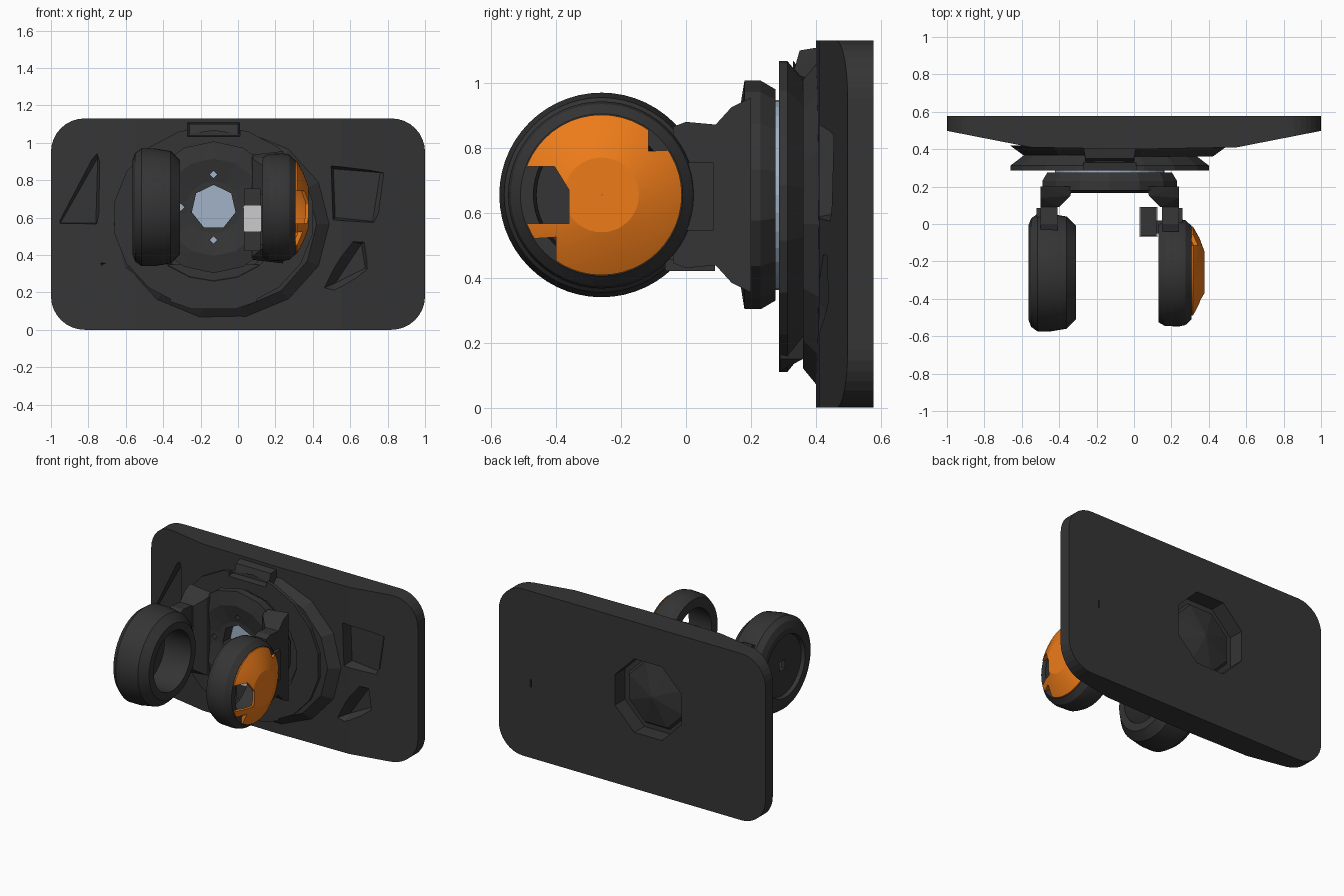
import bpy, bmesh, math

if "Cube" in bpy.data.objects:
    bpy.data.objects.remove(bpy.data.objects["Cube"])

CX, CZ = -0.13, 0.655      # swivel axis (along y)
WY = -0.26                 # ring axis (along x)


def material(name, rgb):
    m = bpy.data.materials.new(name)
    m.diffuse_color = (*rgb, 1)
    m.use_nodes = True
    m.node_tree.nodes["Principled BSDF"].inputs["Base Color"].default_value = m.diffuse_color
    return m


DARK = material("dark_plastic", (0.035, 0.035, 0.035))
ORANGE = material("orange_plastic", (0.85, 0.2, 0.01))
PALE = material("pale_blue", (0.36, 0.45, 0.58))
LIGHT = material("light_grey", (0.6, 0.6, 0.6))


def finish(bm, name, mat, smooth=False):
    bmesh.ops.recalc_face_normals(bm, faces=bm.faces)
    me = bpy.data.meshes.new(name)
    bm.to_mesh(me)
    bm.free()
    ob = bpy.data.objects.new(name, me)
    bpy.context.collection.objects.link(ob)
    me.materials.append(mat)
    bpy.ops.object.select_all(action='DESELECT')
    ob.select_set(True)
    bpy.context.view_layer.objects.active = ob
    if smooth:
        bpy.ops.object.shade_smooth_by_angle(angle=math.radians(20))
    return ob


def hull(name, pts, mat=DARK):
    bm = bmesh.new()
    for p in pts:
        bm.verts.new(p)
    bmesh.ops.convex_hull(bm, input=bm.verts)
    bmesh.ops.delete(bm, geom=[v for v in bm.verts if not v.link_faces], context='VERTS')
    bmesh.ops.dissolve_limit(bm, angle_limit=0.01, verts=bm.verts, edges=bm.edges)
    return finish(bm, name, mat)


def box(name, x, y, z, mat=DARK):
    return hull(name, [(a, b, c) for a in x for b in y for c in z], mat)


def lathe(name, profile, axis, u, v, n, mat=DARK, ring=False, su=1, turn=0, smooth=False):
    """Revolve (along, radius) points about the x or y axis; ring closes the profile."""
    bm = bmesh.new()
    loops = []
    for a, r in profile:
        loop = []
        for i in range(n):
            t = 2 * math.pi * i / n + turn
            p, q = u + su * r * math.cos(t), v + r * math.sin(t)
            loop.append(bm.verts.new((a, p, q) if axis == 'x' else (p, a, q)))
        loops.append(loop)
    pairs = list(zip(loops, loops[1:])) + ([(loops[-1], loops[0])] if ring else [])
    for A, B in pairs:
        for i in range(n):
            j = (i + 1) % n
            bm.faces.new((A[i], A[j], B[j], B[i]))
    if not ring:
        bm.faces.new(loops[0])
        bm.faces.new(loops[-1])
    return finish(bm, name, mat, smooth)


def cut(ob, *cutters):
    for c in cutters:
        c.hide_render = True
        m = ob.modifiers.new("cut", 'BOOLEAN')
        m.operation, m.solver, m.object = 'DIFFERENCE', 'EXACT', c
        bpy.context.view_layer.objects.active = ob
        bpy.ops.object.modifier_apply(modifier=m.name)
        bpy.data.objects.remove(c)


# Back plate: rounded rectangle with a bowed front
def front_y(x):
    a = abs(x)
    return 0.40 + 0.01 * a / 0.55 if a < 0.55 else 0.41 + (a - 0.55) / 0.45 * 0.088


outline = [(x, z) for x in (-0.55, 0, 0.55) for z in (0, 1.13)]
R = 0.18
for sx in (-1, 1):
    for cz, sz in ((R, -1), (1.13 - R, 1)):
        for i in range(9):
            t = math.pi / 2 * i / 8
            outline.append((sx * (1 - R + R * math.cos(t)), cz + sz * R * math.sin(t)))
plate = hull("back_plate", [(x, 0.577, z) for x, z in outline]
             + [(x, front_y(x), z) for x, z in outline])

# Pockets in the front, octagonal socket and small slot in the back
cut(plate,
    hull("pocket", [(-0.97, 0.3, 0.86), (-0.77, 0.3, 1.05), (-0.69, 0.3, 0.78), (-0.74, 0.3, 0.55),
                    (-0.97, 0.3, 0.55), (-0.75, 0.48, 0.92), (-0.76, 0.49, 0.57), (-0.95, 0.5, 0.57)]),
    hull("pocket", [(0.49, 0.3, 0.57), (0.48, 0.3, 0.9), (0.9, 0.3, 0.83), (0.75, 0.3, 0.55),
                    (0.52, 0.48, 0.6), (0.51, 0.48, 0.86), (0.76, 0.48, 0.84), (0.72, 0.48, 0.58)]),
    hull("pocket", [(0.34, 0.3, 0.17), (0.50, 0.3, 0.13), (0.74, 0.3, 0.30), (0.73, 0.3, 0.5),
                    (0.50, 0.3, 0.5), (0.52, 0.46, 0.25), (0.68, 0.47, 0.33), (0.66, 0.47, 0.46)]),
    hull("pocket", [(-0.77, 0.3, 0.45), (-0.74, 0.3, 0.27), (-0.55, 0.3, 0.4), (-0.73, 0.46, 0.35)]),
    lathe("socket", [(0.47, 0.27), (0.7, 0.27)], 'y', -0.12, 0.63, 8, turn=math.pi / 8),
    box("slot", (0.757, 0.765), (0.55, 0.6), (0.48, 0.53)))
lathe("socket_cap", [(0.465, 0.24), (0.49, 0.22), (0.535, 0.01)], 'y', -0.12, 0.63, 8, turn=math.pi / 8)

# Raised mount and swivel flange on the plate front
lathe("mount_hump", [(0.42, 0.53), (0.36, 0.455)], 'y', -0.08, 0.565, 14, su=1.1)
flange = lathe("swivel_flange", [(0.37, 0.42), (0.312, 0.49), (0.287, 0.49), (0.287, 0.34), (0.33, 0.32)],
               'y', CX, 0.60, 18, su=1.1, turn=math.pi / 18)
cut(flange, hull("notch", [(CX + sx, y, z) for sx in (-0.14, 0.14) for y, z in
                           ((0.2, 1.02), (0.2, 1.2), (0.33, 1.04), (0.33, 1.2))]))
hull("flange_bib", [(CX + s * w, y, z) for s in (-1, 1) for w, y, z in
                    ((0.24, 0.295, 0.35), (0.23, 0.29, 0.15), (0.12, 0.29, 0.112),
                     (0.23, 0.36, 0.35), (0.2, 0.36, 0.15))])
hull("flange_top_lug", [(CX + s * w, y, z) for s in (-1, 1) for w, y, z in
                        ((0.14, 0.41, 1.11), (0.13, 0.35, 1.10), (0.13, 0.33, 1.03), (0.14, 0.41, 1.0))])

# Bearing disc, visible through the yoke
lathe("bearing_disc", [(0.272, 0.293), (0.29, 0.293)], 'y', CX, CZ, 32, PALE)

# Yoke base with centre opening and four screw holes
base = lathe("yoke_base", [(0.276, 0.325), (0.23, 0.352), (0.18, 0.352), (0.165, 0.26), (0.19, 0.14)],
             'y', CX, CZ, 14, su=1.05, turn=math.pi / 14)
cut(base, lathe("bore", [(0.1, 0.12), (0.4, 0.12)], 'y', CX, CZ, 7, turn=math.pi / 2),
    *[lathe("screw_hole", [(0.1, 0.02), (0.4, 0.02)], 'y', CX + 0.175 * math.cos(k * math.pi / 2),
            CZ + 0.175 * math.sin(k * math.pi / 2), 4) for k in range(4)])

# Yoke arms, mirrored about the swivel axis
for side, s in (("left", -1), ("right", 1)):
    hull(side + "_arm_root", [(CX + s * x, y, CZ + k * z) for k in (-1, 1) for x, y, z in
                              ((0.2, 0.2, 0.28), (0.37, 0.2, 0.3), (0.21, 0.15, 0.26),
                               (0.37, 0.14, 0.27), (0.27, 0.09, 0.215), (0.37, 0.09, 0.215))])
    hull(side + "_arm", [(CX + s * x, y, CZ + k * z) for k in (-1, 1) for x in (0.28, 0.37)
                         for y, z in ((0.11, 0.215), (0.0, 0.225), (-0.04, 0.21))])
    box(side + "_arm_lug", (CX + s * 0.34, CX + s * 0.39), (-0.03, 0.085), (0.545, 0.755))

# Left ring cup with a recessed outer face
lathe("left_ring", [(-0.31, 0.2), (-0.31, 0.25), (-0.36, 0.3), (-0.45, 0.315), (-0.515, 0.315),
                    (-0.55, 0.29), (-0.565, 0.25), (-0.565, 0.21), (-0.53, 0.2)],
      'x', WY, CZ, 56, ring=True, smooth=True)
cover = lathe("left_ring_cover", [(-0.54, 0.205), (-0.51, 0.205)], 'x', WY, CZ, 32)
cut(cover, box("cover_hole", (-0.6, -0.4), (WY - 0.03, WY + 0.03), (CZ - 0.03, CZ + 0.03)))

# Right ring, open through the middle
lathe("right_ring", [(0.13, 0.2), (0.13, 0.265), (0.165, 0.285), (0.24, 0.288), (0.275, 0.28),
                     (0.308, 0.25), (0.308, 0.21)], 'x', WY, CZ, 56, ring=True, smooth=True)

# Orange domed cover shell with its cut-outs
dome = lathe("orange_cover", [(0.295, 0.247), (0.315, 0.247), (0.35, 0.185), (0.376, 0.115), (0.376, 0.001),
                              (0.36, 0.001), (0.36, 0.11), (0.335, 0.175), (0.3, 0.225)],
             'x', WY, CZ, 48, ORANGE, ring=True, smooth=True)


def prism(yz):
    return hull("cover_cut", [(x, y, z) for x in (0.2, 0.5) for y, z in yz])


cut(dome, prism([(-0.6, 0.567), (-0.6, 0.743), (-0.405, 0.743), (-0.36, 0.67), (-0.36, 0.567)]),
    prism([(-0.6, 0.38), (-0.6, 0.512), (-0.4, 0.525), (-0.4, 0.38)]),
    prism([(-0.115, 0.79), (-0.115, 1), (0.1, 1), (0.1, 0.8)]))

# Small clip beside the right ring
box("clip_lower", (0.035, 0.12), (-0.065, 0.09), (0.42, 0.525))
box("clip_middle", (0.03, 0.125), (-0.07, 0.09), (0.525, 0.665), LIGHT)
box("clip_upper", (0.035, 0.12), (-0.065, 0.09), (0.665, 0.755))
for z in (0.49, 0.69):
    box("clip_pin", (0.1, 0.18), (-0.05, 0.02), (z - 0.035, z + 0.035))
